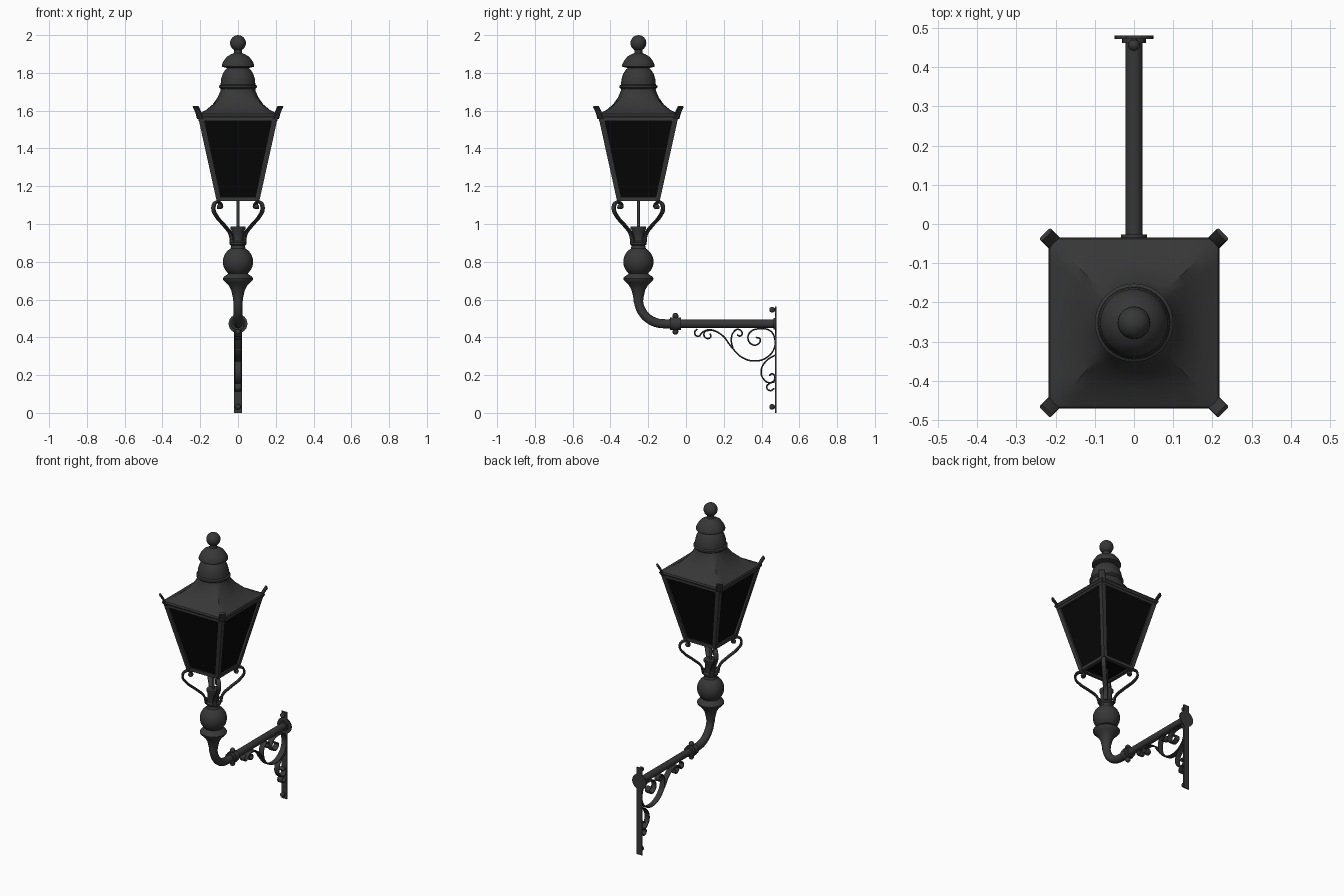
import bpy, bmesh, math
from mathutils import Vector

if "Cube" in bpy.data.objects:
    bpy.data.objects.remove(bpy.data.objects["Cube"], do_unlink=True)

LAMP_Y = -0.252   # lantern axis
ARM_Z = 0.472     # height of the bracket arm


def material(name, value):
    m = bpy.data.materials.new(name)
    m.use_nodes = True
    m.diffuse_color = (value, value, value, 1)
    bsdf = m.node_tree.nodes["Principled BSDF"]
    bsdf.inputs["Base Color"].default_value = (value, value, value, 1)
    bsdf.inputs["Roughness"].default_value = 0.6
    return m


METAL = material("dark grey metal", 0.038)
GLASS = material("black glass", 0.002)


def finish(obj, name, mat=METAL, smooth=True):
    obj.name = name
    obj.data.materials.clear()
    obj.data.materials.append(mat)
    bpy.ops.object.select_all(action='DESELECT')
    obj.select_set(True)
    bpy.context.view_layer.objects.active = obj
    if obj.type == 'CURVE':
        bpy.ops.object.convert(target='MESH')
        obj = bpy.context.view_layer.objects.active
    if smooth:
        bpy.ops.object.shade_smooth_by_angle(angle=math.radians(40))
    return obj


def from_bmesh(bm, name, mat=METAL, smooth=True):
    bmesh.ops.recalc_face_normals(bm, faces=bm.faces)
    me = bpy.data.meshes.new(name)
    bm.to_mesh(me)
    bm.free()
    obj = bpy.data.objects.new(name, me)
    bpy.context.collection.objects.link(obj)
    return finish(obj, name, mat, smooth)


def loft(name, rows, sides=40, mat=METAL):
    """Stack rings of (radius, z, squareness) around the lantern axis."""
    bm = bmesh.new()
    rings = []
    for r, z, *q in rows:
        q = q[0] if q else 0
        ring = []
        for i in range(sides):
            a = 2 * math.pi * i / sides
            c, s = math.cos(a), math.sin(a)
            k = r * (1 - q + q / max(abs(c), abs(s)))
            ring.append(bm.verts.new((k * c, LAMP_Y + k * s, z)))
        rings.append(ring)
    for lo, hi in zip(rings, rings[1:]):
        for i in range(sides):
            j = (i + 1) % sides
            bm.faces.new((lo[i], lo[j], hi[j], hi[i]))
    bm.faces.new(rings[0])
    bm.faces.new(rings[-1])
    return from_bmesh(bm, name, mat)


def bar(name, a, b, size_a, size_b=None):
    """Box sheared from a horizontal rectangle at a to another at b."""
    bm = bmesh.new()
    bmesh.ops.create_cube(bm, size=2)
    for v in bm.verts:
        p, s = (b, size_b or size_a) if v.co.z > 0 else (a, size_a)
        v.co = Vector((p[0] + v.co.x * s[0], p[1] + v.co.y * s[1], p[2]))
    return from_bmesh(bm, name, METAL, False)


def curve(name, points, place, turn, width, thick, kind='2D'):
    """Smooth path; a flat ribbon when width is set, otherwise a round tube."""
    cu = bpy.data.curves.new(name, 'CURVE')
    cu.dimensions = kind
    cu.fill_mode = 'NONE' if kind == '2D' else 'FULL'
    cu.extrude, cu.bevel_depth = width, thick
    cu.bevel_resolution = 1 if width else 6
    cu.resolution_u = 6
    cu.use_fill_caps = True
    sp = cu.splines.new('BEZIER')
    sp.bezier_points.add(len(points) - 1)
    for bp, p in zip(sp.bezier_points, points):
        bp.co = (p[0], p[1], 0)
        bp.handle_left_type = bp.handle_right_type = 'AUTO'
    obj = bpy.data.objects.new(name, cu)
    bpy.context.collection.objects.link(obj)
    obj.location = place
    obj.rotation_euler = (math.pi / 2, 0, turn)
    return finish(obj, name)


def ball(name, r, place):
    bpy.ops.mesh.primitive_uv_sphere_add(segments=20, ring_count=12, radius=r, location=place)
    return finish(bpy.context.object, name)


def rod(name, r, y0, y1, z=ARM_Z):
    bpy.ops.mesh.primitive_cylinder_add(vertices=24, radius=r, depth=y1 - y0,
                                        location=(0, (y0 + y1) / 2, z),
                                        rotation=(math.pi / 2, 0, 0))
    return finish(bpy.context.object, name)


# Roof, chimney domes and finial
loft("roof", [(0.212, 1.56, 1), (0.218, 1.572, 1), (0.214, 1.582, 1), (0.17, 1.603, 0.95),
              (0.135, 1.632, 0.8), (0.108, 1.67, 0.5), (0.093, 1.705, 0.15), (0.088, 1.73)])
loft("lower_dome", [(0.092, 1.715), (0.1, 1.722), (0.1, 1.732), (0.092, 1.738), (0.09, 1.765),
                    (0.081, 1.795), (0.066, 1.818), (0.05, 1.832)])
loft("upper_dome", [(0.055, 1.825), (0.086, 1.833), (0.086, 1.842), (0.077, 1.862),
                    (0.06, 1.885), (0.038, 1.898), (0.022, 1.905), (0.02, 1.925)])
ball("finial_ball", 0.042, (0, LAMP_Y, 1.958))

# Glass body, tapering downwards
loft("glass_panes", [(0.1, 1.132, 1), (0.2, 1.562, 1)], 8, GLASS)

# Lantern frame: rails on each side, posts, roof ears and support scrolls at each corner
scroll = [(0.045, 0.9), (0.055, 0.945), (0.1, 0.99), (0.16, 1.04), (0.184, 1.08),
          (0.17, 1.113), (0.138, 1.112), (0.128, 1.09), (0.145, 1.085)]
ear = [(0.285, 1.558), (0.295, 1.585), (0.306, 1.605), (0.318, 1.622)]
axis = (0, LAMP_Y, 0)
for k in range(4):
    turn = math.pi / 4 + k * math.pi / 2
    sx = 1 if math.cos(turn) > 0 else -1
    sy = 1 if math.sin(turn) > 0 else -1
    bar("corner_post", (sx * 0.1, LAMP_Y + sy * 0.1, 1.122),
        (sx * 0.197, LAMP_Y + sy * 0.197, 1.57), (0.013, 0.013), (0.015, 0.015))
    curve("corner_ear", ear, axis, turn, 0.014, 0.006)
    curve("support_scroll", scroll, axis, turn, 0.008, 0.006)
    ball("scroll_tip", 0.013, (sx * 0.098, LAMP_Y + sy * 0.098, 1.092))
    ball("collar_bolt", 0.012, (sx * 0.032, LAMP_Y + sy * 0.032, 0.925))
for side in (-1, 1):
    for name, d, z, h in (("bottom_rail", 0.102, 1.122, 0.02), ("top_rail", 0.197, 1.545, 0.02)):
        y = LAMP_Y + side * d
        bar(name, (0, y, z), (0, y, z + h), (d, 0.011))
        bar(name, (side * d, LAMP_Y, z), (side * d, LAMP_Y, z + h), (0.011, d))

# Stem below the lantern
loft("centre_rod", [(0.008, 0.97), (0.008, 1.135)], 12)
bulb = [(0.08 * math.cos(t), 0.8 + 0.08 * math.sin(t))
        for t in (math.radians(a) for a in range(-50, 61, 10))]
loft("stem", [(0.024, 0.58), (0.027, 0.61), (0.036, 0.65), (0.05, 0.675), (0.065, 0.69),
              (0.078, 0.703), (0.08, 0.712), (0.074, 0.722), (0.06, 0.73)] + bulb
     + [(0.036, 0.885), (0.044, 0.892), (0.044, 0.902), (0.034, 0.91), (0.034, 0.965),
        (0.041, 0.975), (0.041, 0.988)])

# Elbow and horizontal arm
R = 0.133
bend = [(LAMP_Y + R - R * math.cos(t), ARM_Z + R - R * math.sin(t))
        for t in (i * math.pi / 16 for i in range(9))]
curve("elbow", [(LAMP_Y, 0.64)] + bend + [(-0.07, ARM_Z)], (0, 0, 0), math.pi / 2, 0, 0.024, '3D')
rod("arm", 0.022, -0.08, 0.475)
rod("arm_collar", 0.033, -0.085, -0.027)
rod("collar_rim", 0.037, -0.066, -0.046)
for dz in (-0.042, 0.042):
    ball("collar_knob", 0.016, (0, -0.056, ARM_Z + dz))

# Wall plate with boss and bolts
bar("wall_plate", (0, 0.476, 0), (0, 0.476, 0.562), (0.02, 0.004))
rod("wall_disc", 0.05, 0.472, 0.48)
rod("arm_boss", 0.03, 0.462, 0.474)
for z in (0.032, 0.546):
    rod("bolt_shank", 0.008, 0.45, 0.474, z)
    ball("bolt_head", 0.015, (0, 0.456, z))

# Flat scrollwork under the arm, as (y, z) paths
ironwork = {
    "main_scroll": [(0.06, 0.445), (0.045, 0.425), (0.065, 0.405), (0.085, 0.425), (0.12, 0.44),
                    (0.19, 0.412), (0.24, 0.35), (0.295, 0.295), (0.363, 0.275), (0.43, 0.295),
                    (0.468, 0.345), (0.468, 0.4), (0.445, 0.435), (0.39, 0.445), (0.345, 0.432),
                    (0.328, 0.395), (0.35, 0.362), (0.382, 0.365), (0.393, 0.39), (0.37, 0.4)],
    "inner_scroll": [(0.25, 0.335), (0.24, 0.385), (0.25, 0.425), (0.275, 0.442), (0.297, 0.425),
                     (0.288, 0.407), (0.27, 0.413)],
    "small_scroll": [(0.165, 0.43), (0.13, 0.437), (0.097, 0.425), (0.105, 0.397), (0.13, 0.4),
                     (0.128, 0.42)],
    "lower_scroll": [(0.47, 0.305), (0.425, 0.275), (0.398, 0.225), (0.41, 0.18), (0.445, 0.16),
                     (0.47, 0.18), (0.458, 0.207), (0.44, 0.197)],
    "foot_scroll": [(0.47, 0.165), (0.445, 0.157), (0.427, 0.137), (0.445, 0.118), (0.468, 0.13)],
}
for name, path in ironwork.items():
    curve(name, path, (0, 0, 0), math.pi / 2, 0.014, 0.004)
